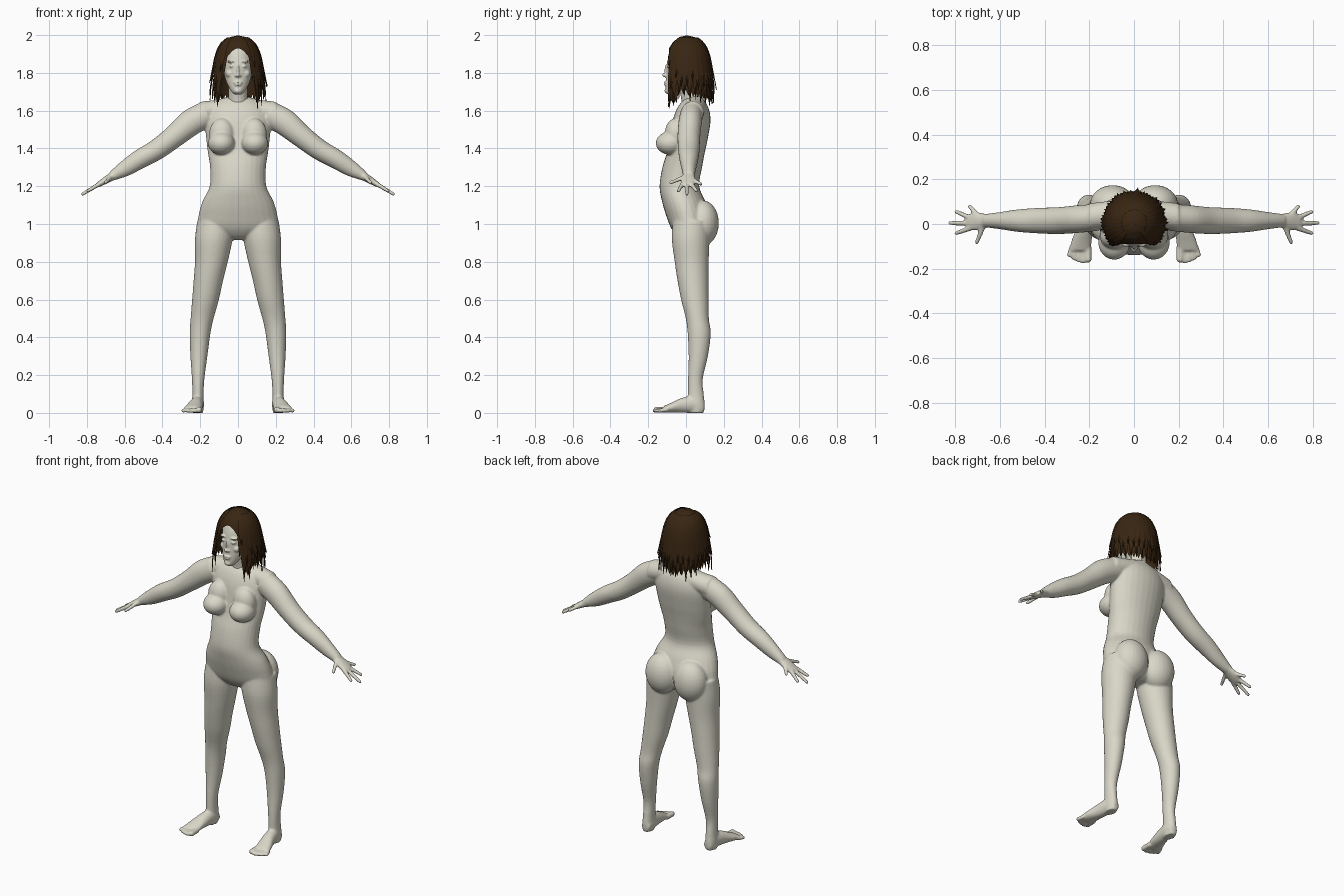
import bpy, bmesh, math, random
from mathutils import Vector, Matrix

if "Cube" in bpy.data.objects:
    bpy.data.objects.remove(bpy.data.objects["Cube"])

random.seed(4)
X, Y, Z = Vector((1, 0, 0)), Vector((0, 1, 0)), Vector((0, 0, 1))


def material(name, col):
    m = bpy.data.materials.new(name)
    m.diffuse_color = (*col, 1)
    m.use_nodes = True
    m.node_tree.nodes["Principled BSDF"].inputs["Base Color"].default_value = m.diffuse_color
    return m


SKIN = material("pale clay", (0.70, 0.68, 0.58))
BROWN = material("dark brown", (0.040, 0.019, 0.006))


def smooth_rows(rows, steps=4):
    """Catmull-Rom refinement of a list of section rows."""
    out, n = [], len(rows)
    for i in range(n - 1):
        p0, p1, p2, p3 = (rows[max(0, min(n - 1, i + k))] for k in (-1, 0, 1, 2))
        for s in range(steps):
            t = s / steps
            out.append([0.5 * (2 * b + (c - a) * t + (2 * a - 5 * b + 4 * c - d) * t * t
                               + (3 * b - a - 3 * c + d) * t ** 3)
                        for a, b, c, d in zip(p0, p1, p2, p3)])
    return out + [list(rows[-1])]


def loft(bm, rows, u=X, v=Y, side=1, n=28):
    """Closed tube through elliptic sections (x, y, z, radius along u, radius along v)."""
    rings = []
    for x, y, z, a, b in smooth_rows(rows):
        ring = []
        for k in range(n):
            t = 2 * math.pi * k / n
            p = Vector((x, y, z)) + u * a * math.cos(t) + v * b * math.sin(t)
            ring.append(bm.verts.new((p.x * side, p.y, max(p.z, 0))))
        rings.append(ring)
    for r0, r1 in zip(rings, rings[1:]):
        for k in range(n):
            bm.faces.new((r0[k], r0[(k + 1) % n], r1[(k + 1) % n], r1[k]))
    bm.faces.new(rings[0][::-1])
    bm.faces.new(rings[-1])


def ball(bm, c, r, side=1):
    m = Matrix.Translation((c[0] * side, c[1], c[2])) @ Matrix.Diagonal((*r, 1))
    bmesh.ops.create_uvsphere(bm, u_segments=24, v_segments=16, radius=1, matrix=m)


def digit(bm, a, b, r0, r1, side=1):
    """Tapered finger or toe with a round tip."""
    a, b = (Vector((p[0] * side, p[1], p[2])) for p in (a, b))
    d = b - a
    m = Matrix.Translation((a + b) / 2) @ d.to_track_quat('Z', 'Y').to_matrix().to_4x4()
    bmesh.ops.create_cone(bm, cap_ends=True, segments=14, radius1=r0, radius2=r1,
                          depth=d.length, matrix=m)
    ball(bm, (b.x, b.y, b.z), (r1, r1, r1))


def finish(bm, name, mat):
    me = bpy.data.meshes.new(name)
    bmesh.ops.recalc_face_normals(bm, faces=bm.faces)
    bm.to_mesh(me)
    bm.free()
    me.materials.append(mat)
    ob = bpy.data.objects.new(name, me)
    bpy.context.collection.objects.link(ob)
    return ob


def fuse(ob, voxel, iterations):
    """Melt the overlapping solids into one smooth skin."""
    r = ob.modifiers.new("fuse", 'REMESH')
    r.mode, r.voxel_size, r.use_smooth_shade = 'VOXEL', voxel, True
    s = ob.modifiers.new("soften", 'SMOOTH')
    s.factor, s.iterations = 0.5, iterations


# ---- body: torso
bm = bmesh.new()
loft(bm, [(0, .04, 1.665, .08, .045), (0, .037, 1.62, .15, .08), (0, .03, 1.55, .175, .10),
          (0, .015, 1.45, .168, .10), (0, 0, 1.38, .160, .10), (0, -.02, 1.30, .148, .105),
          (0, -.035, 1.20, .150, .105), (0, -.012, 1.12, .188, .115), (0, .008, 1.05, .208, .115),
          (0, .02, .98, .208, .10), (0, .03, .935, .13, .075), (0, .03, .915, .05, .04)])
arm_up = Vector((.567, 0, .823))


def hand_z(x):
    return 1.262 - .6 * (x - .65)


for s in (1, -1):
    # shoulder slope, chest and seat
    loft(bm, [(.0, .05, 1.635, .055, .05), (.1, .045, 1.608, .053, .058),
              (.2, .032, 1.585, .062, .06)], u=Z, v=Y, side=s)
    ball(bm, (.088, -.082, 1.428), (.072, .078, .062), s)
    ball(bm, (.085, -.055, 1.475), (.068, .058, .085), s)
    ball(bm, (.095, .088, 1.005), (.102, .086, .12), s)
    # leg
    loft(bm, [(.115, .03, 1.02, .10, .10), (.128, .025, .92, .10, .10), (.141, .03, .80, .087, .09),
              (.157, .037, .70, .078, .082), (.172, .047, .60, .071, .073),
              (.190, .06, .50, .061, .061), (.201, .07, .42, .055, .061),
              (.207, .065, .30, .045, .051), (.211, .05, .18, .033, .039),
              (.212, .052, .10, .030, .042), (.213, .055, .04, .032, .045),
              (.213, .055, 0, .028, .04)], side=s)
    # foot and toes
    loft(bm, [(.210, .095, .028, .024, .026), (.212, .05, .045, .033, .045),
              (.222, -.02, .04, .038, .04), (.235, -.08, .027, .046, .026),
              (.243, -.12, .018, .047, .017)], u=X, v=Z, side=s)
    for i in range(5):
        x, tip = .205 + .018 * i, (-.158, -.166, -.162, -.152, -.138)[i]
        r = .016 if i == 0 else .0115
        digit(bm, (x, -.10, .017), (x + .006 * i / 2, tip, r), r, r, s)
    # arm
    loft(bm, [(.16, .03, 1.585, .07, .06), (.25, .022, 1.537, .07, .062),
              (.34, .015, 1.462, .06, .06), (.43, .015, 1.394, .055, .057),
              (.52, .015, 1.343, .051, .05), (.60, .015, 1.292, .042, .038),
              (.665, .015, 1.254, .026, .03)], u=arm_up, v=Y, side=s)
    # palm and fingers
    loft(bm, [(.645, .015, 1.263, .024, .028), (.68, .013, hand_z(.68), .021, .036),
              (.715, .012, hand_z(.715), .017, .042), (.742, .008, hand_z(.742), .013, .034)],
         u=Vector((.51, 0, .86)), v=Y, side=s)
    for bx, by, tx, ty in ((.70, .04, .735, .079), (.73, .027, .795, .055), (.735, .004, .823, .004),
                           (.73, -.018, .795, -.041), (.675, -.012, .703, -.082)):
        drop = .012 if ty < -.06 else 0
        digit(bm, (bx, by, hand_z(bx)), (tx, ty, hand_z(tx) - drop), .0125, .0095, s)
fuse(finish(bm, "body", SKIN), .006, 6)

# ---- head with neck and face
bm = bmesh.new()
loft(bm, [(0, .035, 1.58, .065, .06), (0, .03, 1.66, .052, .055), (0, .01, 1.77, .05, .058)])
loft(bm, [(0, -.073, 1.685, .018, .02), (0, -.068, 1.70, .034, .04), (0, -.045, 1.74, .057, .063),
          (0, -.02, 1.79, .073, .085), (0, 0, 1.84, .081, .102), (0, .01, 1.90, .083, .098),
          (0, .012, 1.95, .062, .07), (0, .012, 1.975, .03, .035)])
ball(bm, (0, -.108, 1.788), (.011, .019, .011))
ball(bm, (0, -.102, 1.815), (.008, .012, .032))
ball(bm, (0, -.104, 1.749), (.025, .013, .006))
ball(bm, (0, -.103, 1.737), (.021, .014, .007))
ball(bm, (0, -.096, 1.705), (.022, .018, .016))
for s in (1, -1):
    ball(bm, (.010, -.103, 1.785), (.009, .012, .008), s)
    ball(bm, (.032, -.088, 1.836), (.015, .015, .010), s)
    ball(bm, (.033, -.088, 1.860), (.024, .014, .007), s)
    ball(bm, (.042, -.070, 1.795), (.024, .026, .022), s)
fuse(finish(bm, "head", SKIN), .004, 3)

# ---- hair: radius by height, hem height by angle from the front
PROFILE = ((2.0, 0), (1.99, .045), (1.965, .078), (1.93, .10), (1.88, .115),
           (1.80, .126), (1.72, .135), (1.55, .130))


def radius(z):
    for (z0, r0), (z1, r1) in zip(PROFILE, PROFILE[1:]):
        if z >= z1:
            return r0 + (r1 - r0) * (z0 - z) / (z0 - z1)
    return PROFILE[-1][1]


def hem(a):
    a = abs(a)
    if a < .62:
        return 1.93 - .06 * (a / .62) ** 2
    if a < .78:
        return 1.76
    if a < 1.15:
        return 1.64
    return 1.69 - .05 * (a - 1.15) / 2


def on_hair(a, z, lift=0):
    r = radius(z) + lift
    return (r * math.sin(a), .006 - r * math.cos(a), z)


def drop(t, end):
    """Height along a lock, closely spaced near the crown."""
    return 2.0 - (2.0 - end) * t ** 1.7


bm = bmesh.new()
# under-layer with jagged hem
N, ROWS = 64, 14
cols = []
for i in range(N):
    a = -math.pi + 2 * math.pi * (i + .5) / N
    end = hem(a) + (.03 if abs(a) > .62 and i % 2 else 0)
    cols.append([bm.verts.new(on_hair(a, drop(j / ROWS, end), -.004)) for j in range(1, ROWS + 1)])
crown = bm.verts.new((0, .006, 1.997))
for i in range(N):
    c0, c1 = cols[i], cols[(i + 1) % N]
    bm.faces.new((crown, c0[0], c1[0]))
    for j in range(ROWS - 1):
        bm.faces.new((c0[j], c0[j + 1], c1[j + 1], c1[j]))

# pointed locks over it
for layer in range(2):
    for i in range(30):
        a = -math.pi + 2 * math.pi * (i + .5 * layer) / 30
        if abs(a) < .66:
            continue
        end = hem(a) - random.uniform(-.015, .035) + .07 * layer
        flare = random.uniform(.002, .014)
        prev = None
        for j in range(2, 13):
            t = j / 12
            z = drop(t, end)
            w = .15 * (1 if t < .72 else max(.02, (1 - t) / .28))
            lift = .002 + .004 * layer + flare * t ** 4
            row = [bm.verts.new(on_hair(a + k * w, z, lift + (0 if k else .004))) for k in (-1, 0, 1)]
            if prev:
                for k in (0, 1):
                    bm.faces.new((prev[k], row[k], row[k + 1], prev[k + 1]))
            prev = row
hair = finish(bm, "hair", BROWN)
bpy.context.view_layer.objects.active = hair
hair.select_set(True)
bpy.ops.object.shade_smooth_by_angle(angle=math.radians(40))
